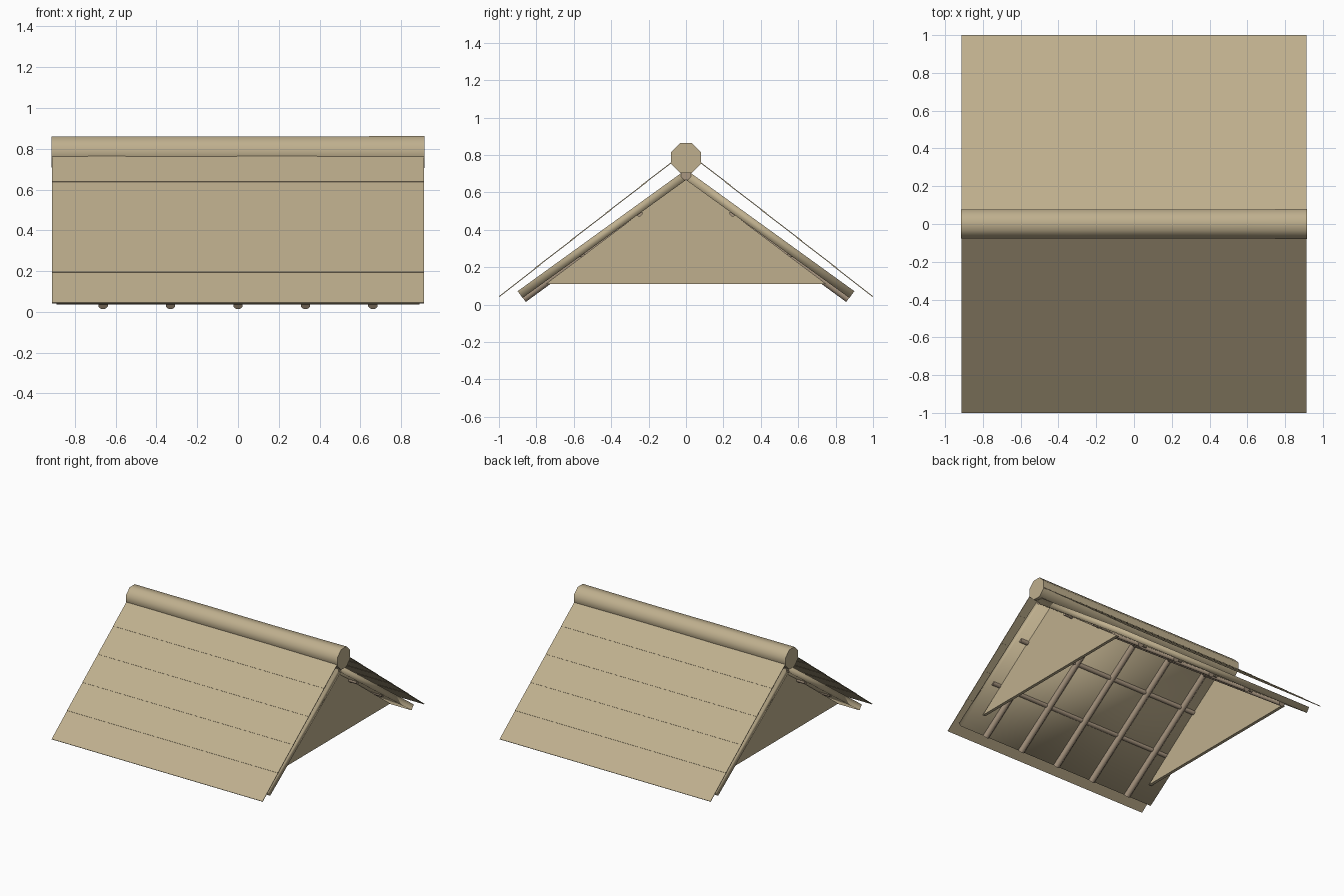
import bpy, bmesh, math, random
from mathutils import Vector

if "Cube" in bpy.data.objects:
    bpy.data.objects.remove(bpy.data.objects["Cube"])

random.seed(4)

def material(name, rgb):
    m = bpy.data.materials.new(name)
    m.diffuse_color = (*rgb, 1)
    m.use_nodes = True
    m.node_tree.nodes["Principled BSDF"].inputs["Base Color"].default_value = m.diffuse_color
    return m

THATCH = material("straw", (0.52, 0.43, 0.27))
WOOD = material("wood", (0.40, 0.31, 0.22))

def finish(name, bm, mat, smooth=None):
    bmesh.ops.recalc_face_normals(bm, faces=bm.faces)
    me = bpy.data.meshes.new(name)
    bm.to_mesh(me)
    bm.free()
    ob = bpy.data.objects.new(name, me)
    bpy.context.collection.objects.link(ob)
    me.materials.append(mat)
    if smooth is not None:
        bpy.ops.object.select_all(action='DESELECT')
        ob.select_set(True)
        bpy.context.view_layer.objects.active = ob
        bpy.ops.object.shade_smooth_by_angle(angle=math.radians(smooth))
    return ob

def prism(name, profile, x0, x1, mat, smooth=None):
    """Extrude a (y, z) outline along x."""
    bm = bmesh.new()
    f = bm.faces.new([bm.verts.new((x0, y, z)) for y, z in profile])
    new = bmesh.ops.extrude_face_region(bm, geom=[f])["geom"]
    bmesh.ops.translate(bm, vec=(x1 - x0, 0, 0),
                        verts=[v for v in new if isinstance(v, bmesh.types.BMVert)])
    return finish(name, bm, mat, smooth)

def pole(name, a, b, r, mat, sides=8, rings=1, wobble=0.0):
    """Round pole from a to b, optionally a little irregular."""
    a, b = Vector(a), Vector(b)
    d = b - a
    q = d.to_track_quat('Z', 'Y')
    bm = bmesh.new()
    loops = []
    for i in range(rings + 1):
        c = a + d * i / rings
        rr = r + random.uniform(-wobble, wobble)
        loops.append([bm.verts.new(c + q @ Vector((rr * math.cos(t), rr * math.sin(t), 0)))
                      for t in (2 * math.pi * (k + 0.5) / sides for k in range(sides))])
    for p, n in zip(loops, loops[1:]):
        for k in range(sides):
            j = (k + 1) % sides
            bm.faces.new((p[k], p[j], n[j], n[k]))
    bm.faces.new(loops[0])
    bm.faces.new(loops[-1])
    return finish(name, bm, mat, 60)

def slope_band(p, q, t):
    """Outline of a sheet of thickness t hanging under the line p-q."""
    p, q = Vector(p), Vector(q)
    d = (q - p).normalized()
    n = Vector((-d.y, d.x))
    if n.y > 0:
        n = -n
    return [p, q, q + n * t, p + n * t]

# Ridge: thick thatch roll over a thin ridge pole
pole("ridge_roll", (-0.915, 0, 0.784), (0.915, 0, 0.784), 0.084, THATCH, 8, 6, 0.002)
pole("ridge_pole", (-0.89, 0, 0.695), (0.89, 0, 0.695), 0.03, WOOD)

for side, s in (("front", -1), ("back", 1)):
    # Outer thatch: slightly overlapping courses
    roof = lambda y: 0.045 + (1 - y) * 0.777
    rows = 5
    for i in range(rows):
        lo = 1 - i * 0.19
        hi = max(lo - 0.22, 0.03)
        lift = 0.003 if i else 0.0
        prism(f"{side}_thatch_course_{i + 1}",
              slope_band((s * lo, roof(lo) + lift), (s * hi, roof(hi)), 0.005),
              -0.912, 0.912, THATCH)

    # Inner roof layer resting on the rafters
    prism(f"{side}_inner_layer",
          slope_band((s * 0.9, 0.072), (0, 0.722), 0.045), -0.89, 0.89, THATCH, 180)

    # Rafters
    for i in range(5):
        x = (i - 2) * 0.331
        pole(f"{side}_rafter_{i + 1}", (x, s * 0.87, 0.033), (x, s * 0.01, 0.66), 0.025, WOOD)

    # Purlins crossing the rafters
    pole(f"{side}_upper_purlin", (-0.86, s * 0.25, 0.488), (0.86, s * 0.25, 0.488), 0.018, WOOD)
    pole(f"{side}_lower_purlin", (-0.86, s * 0.56, 0.27), (0.86, s * 0.56, 0.27), 0.018, WOOD)

# Gable walls
for name, x in (("left_gable", -0.78), ("right_gable", 0.78)):
    prism(name, [(-0.75, 0.11), (0.75, 0.11), (0, 0.675)], x - 0.012, x + 0.012, THATCH)
